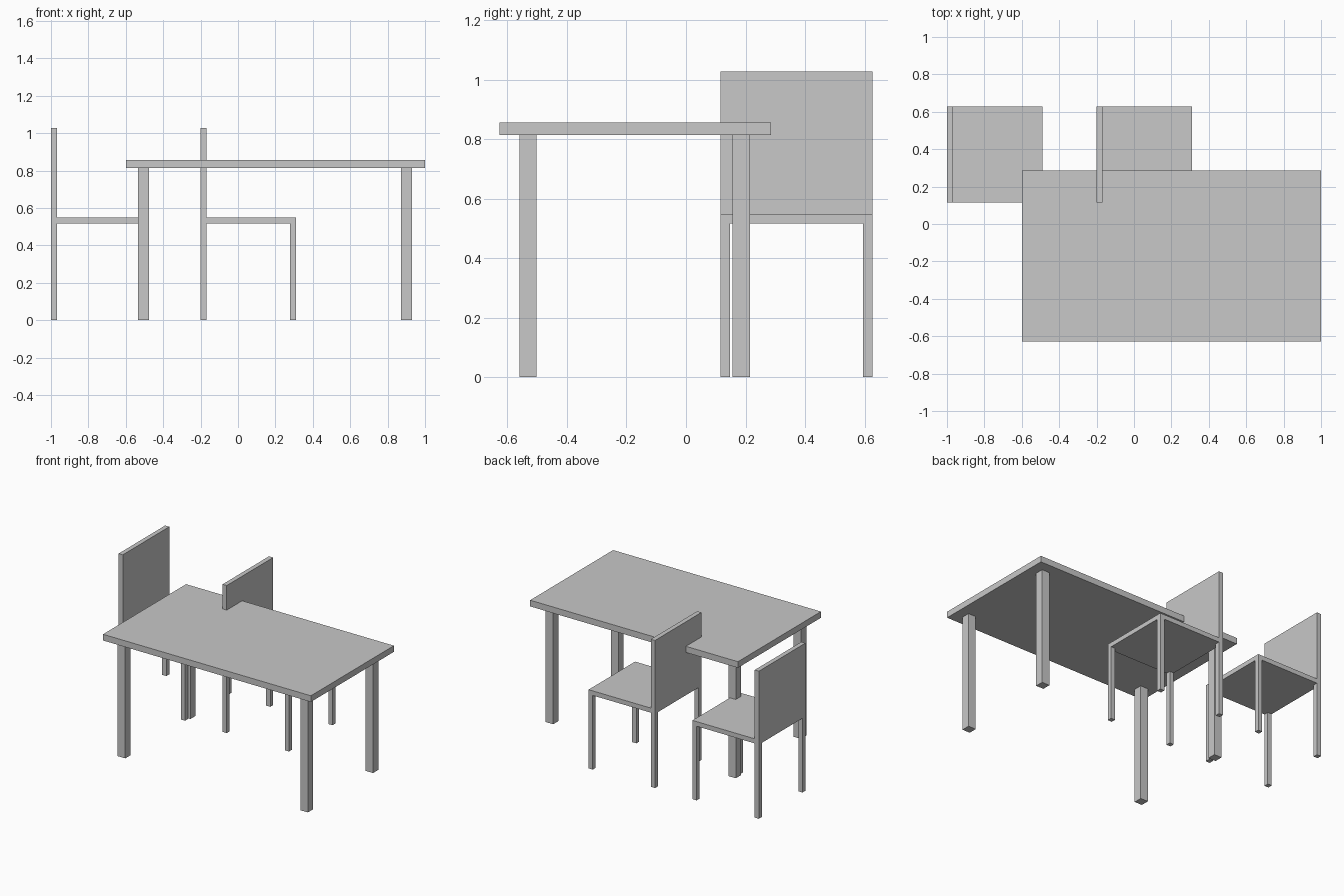
import bpy

default_cube = bpy.data.objects.get("Cube")
if default_cube:
    bpy.data.objects.remove(default_cube, do_unlink=True)

grey = bpy.data.materials.new("light_grey")
grey.use_nodes = True
colour = (0.58, 0.58, 0.58, 1)
grey.diffuse_color = colour
grey.node_tree.nodes["Principled BSDF"].inputs["Base Color"].default_value = colour


def box(name, x, y, z):
    """Axis-aligned box from (min, max) ranges."""
    ranges = (x, y, z)
    bpy.ops.mesh.primitive_cube_add(size=1, location=[(a + b) / 2 for a, b in ranges])
    obj = bpy.context.object
    obj.name = name
    obj.scale = [b - a for a, b in ranges]
    bpy.ops.object.transform_apply(location=False, rotation=False, scale=True)
    obj.data.materials.append(grey)
    return obj


def legs(name, x, y, width, top):
    """Four square legs at the corners of a rectangle."""
    for side, x0 in (("right", x[0]), ("left", x[1] - width)):
        for end, y0 in (("front", y[0]), ("back", y[1] - width)):
            box(f"{name}_leg_{end}_{side}", (x0, x0 + width), (y0, y0 + width), (0, top))


# Table
TABLE_UNDERSIDE = 0.813
box("table_top", (-0.6, 1.0), (-0.627, 0.286), (TABLE_UNDERSIDE, 0.856))
legs("table", (-0.534, 0.93), (-0.56, 0.215), 0.058, TABLE_UNDERSIDE)

# Chairs, both facing +x
CHAIR_SIZE, THICK = 0.511, 0.032
SEAT_BOTTOM, SEAT_TOP, BACK_TOP = 0.516, 0.548, 1.027
chair_y = (0.116, 0.627)
for name, x0 in (("outer_chair", -1.0), ("inner_chair", -0.2)):
    chair_x = (x0, x0 + CHAIR_SIZE)
    box(name + "_seat", chair_x, chair_y, (SEAT_BOTTOM, SEAT_TOP))
    box(name + "_backrest", (x0, x0 + THICK), chair_y, (SEAT_TOP, BACK_TOP))
    legs(name, chair_x, chair_y, THICK, SEAT_BOTTOM)
